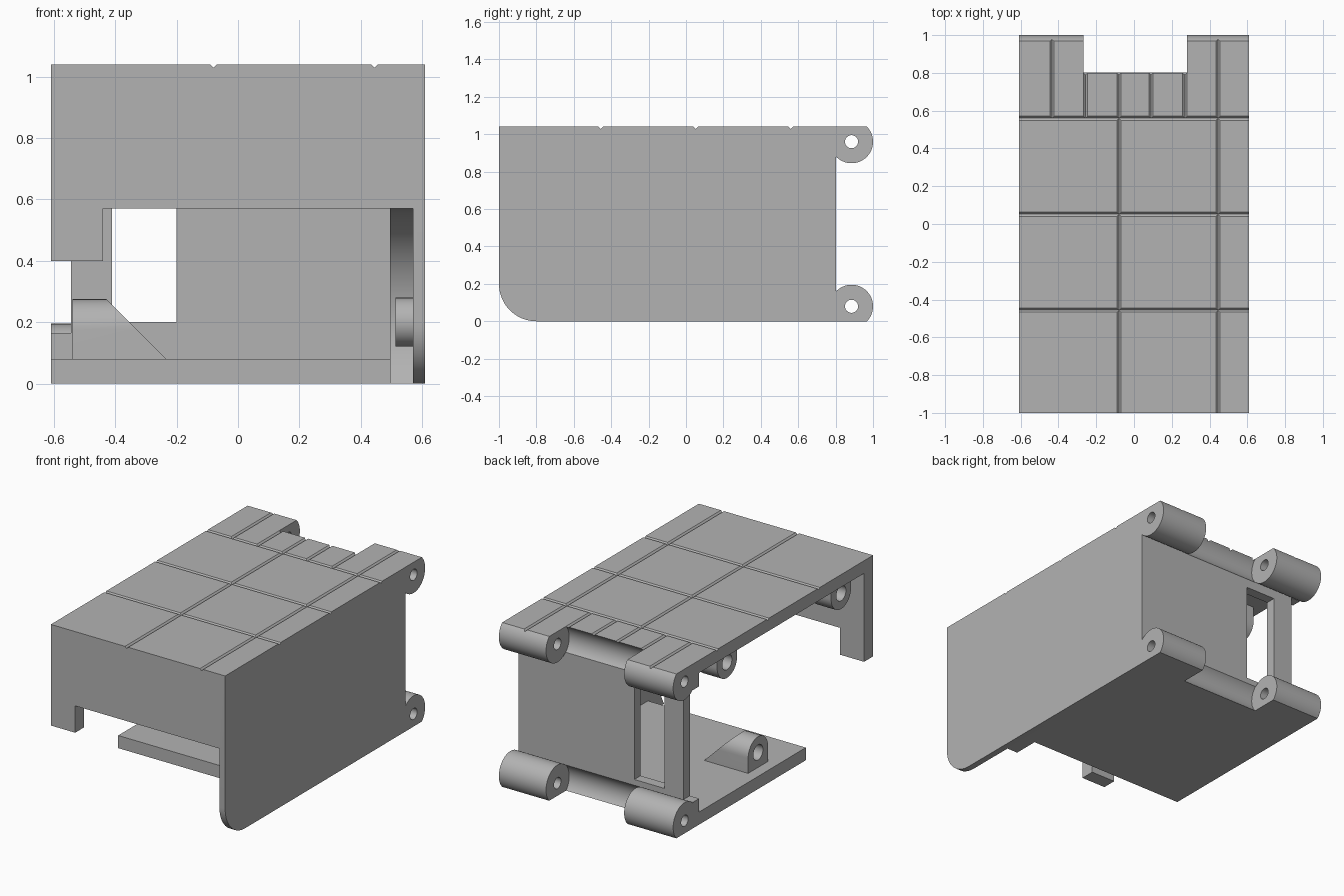
import bpy, bmesh
from math import sin, cos, radians
from mathutils import Vector

if "Cube" in bpy.data.objects:
    bpy.data.objects.remove(bpy.data.objects["Cube"], do_unlink=True)

grey = bpy.data.materials.new("plain grey")
grey.use_nodes = True
GREY = (0.45, 0.45, 0.45, 1)
grey.diffuse_color = GREY
grey.node_tree.nodes["Principled BSDF"].inputs["Base Color"].default_value = GREY

LEFT, RIGHT, TOP = -0.61, 0.61, 1.04
BACK = 0.803
HINGE_Y, HINGE_Z, HINGE_R = 0.885, 0.08, 0.115
PIVOT = (-0.8, 0.2)


def arc(centre, r, start, end, n=32):
    angles = [radians(start + (end - start) * i / n) for i in range(n + 1)]
    return [(centre[0] + r * cos(a), centre[1] + r * sin(a)) for a in angles]


def disc(centre, r, n=40):
    return arc(centre, r, 0, 360, n)[:-1]


def prism(name, profile, lo, hi, axis="x"):
    """Extrude a closed profile along x (profile in y, z) or y (profile in x, z)."""
    bm = bmesh.new()
    place = (lambda p: (lo, *p)) if axis == "x" else (lambda p: (p[0], lo, p[1]))
    face = bm.faces.new([bm.verts.new(place(p)) for p in profile])
    moved = bmesh.ops.extrude_face_region(bm, geom=[face])["geom"]
    step = Vector((hi - lo, 0, 0)) if axis == "x" else Vector((0, hi - lo, 0))
    bmesh.ops.translate(bm, vec=step,
                        verts=[v for v in moved if isinstance(v, bmesh.types.BMVert)])
    bmesh.ops.recalc_face_normals(bm, faces=bm.faces)
    mesh = bpy.data.meshes.new(name)
    bm.to_mesh(mesh)
    bm.free()
    mesh.materials.append(grey)
    obj = bpy.data.objects.new(name, mesh)
    bpy.context.collection.objects.link(obj)
    return obj


def box(name, x, y, z):
    return prism(name, [(y[0], z[0]), (y[1], z[0]), (y[1], z[1]), (y[0], z[1])], *x)


def combine(obj, others, operation):
    """Apply booleans in order and discard the tool objects."""
    for other in others:
        other.hide_render = True
        mod = obj.modifiers.new("boolean", "BOOLEAN")
        mod.operation, mod.solver, mod.object = operation, "EXACT", other
    graph = bpy.context.evaluated_depsgraph_get()
    mesh = bpy.data.meshes.new_from_object(obj.evaluated_get(graph))
    obj.modifiers.clear()
    obj.data = mesh
    for other in others:
        bpy.data.objects.remove(other, do_unlink=True)


def finish(obj):
    bm = bmesh.new()
    bm.from_mesh(obj.data)
    bmesh.ops.remove_doubles(bm, verts=bm.verts, dist=0.0002)
    bmesh.ops.dissolve_limit(bm, angle_limit=radians(0.5), verts=bm.verts, edges=bm.edges)
    bm.to_mesh(obj.data)
    bm.free()
    bpy.ops.object.select_all(action="DESELECT")
    obj.select_set(True)
    bpy.context.view_layer.objects.active = obj
    bpy.ops.object.shade_smooth_by_angle(angle=radians(30))


# Outer side skin with a rounded lower front corner
skin_profile = arc(PIVOT, 0.2, 180, 270, 16) + [(BACK, 0), (BACK, TOP), (-1, TOP)]
housing = prism("housing", skin_profile, 0.57, RIGHT)

# Thick inner side wall, cut away by an arch around the pivot
arch = arc(PIVOT, 0.37, -32.72, 90)
inner_profile = [(-1, TOP), (BACK, TOP), (BACK, 0)] + arch + [(-1, 0.57)]
parts = [prism("inner_wall", inner_profile, 0.495, 0.575)]

# Roof, floor, front wall with its leg, and back wall
parts += [
    box("roof", (LEFT, 0.58), (-1, BACK), (0.96, TOP)),
    box("floor", (LEFT, 0.5), (-0.327, BACK), (0, 0.08)),
    box("front_wall", (LEFT, 0.575), (-1, -0.91), (0.57, TOP)),
    box("front_leg", (LEFT, -0.44), (-1, -0.91), (0.4, 0.6)),
    box("back_wall", (-0.545, 0.55), (0.74, BACK), (0, TOP)),
]

# Hinge barrels and the stubs that carry them
for upper in (False, True):
    flip = (lambda pts: [(y, TOP - z) for y, z in pts]) if upper else (lambda pts: pts)
    barrel = flip(arc((HINGE_Y, HINGE_Z), HINGE_R, -44.1, 224.1, 48))
    for x0, x1 in ((LEFT, -0.267), (0.28, RIGHT)):
        parts.append(prism("hinge_barrel", barrel, x0, x1))
    stub = flip([(0.74, 0), (BACK, 0), (BACK, 0.165), (0.74, 0.165)])
    parts.append(prism("hinge_stub", stub, LEFT, -0.54))
combine(housing, parts, "UNION")

# Window, pin holes and hinge clearance between the barrels
cutters = [box("window_cutter", (-0.41, -0.2), (0.7, 0.9), (0.2, 0.82))]
for z in (HINGE_Z, TOP - HINGE_Z):
    cutters.append(prism("pin_cutter", disc((HINGE_Y, z), 0.035), -0.7, 0.7))
    cutters.append(prism("clearance_cutter", disc((HINGE_Y, z), 0.117), -0.267, 0.28))


# V grooves dividing the roof into panels
def groove(centre, lo, hi, axis):
    w, d = 0.011, 0.011
    profile = [(centre - w, TOP), (centre, TOP - d), (centre + w, TOP), (centre, TOP + d)]
    return prism("groove_cutter", profile, lo, hi, axis)


ROW = 0.56
for y in (-0.456, 0.052, ROW):
    cutters.append(groove(y, -0.7, 0.7, "x"))
cutters.append(groove(-0.08, -1.1, 1.1, "y"))
cutters.append(groove(0.445, -1.1, 1.1, "y"))
for x in (-0.435, -0.256, 0.09, 0.269):
    cutters.append(groove(x, ROW, 1.1, "y"))
combine(housing, cutters, "DIFFERENCE")
finish(housing)


# Screw brackets: rounded bosses with a sloping tail and a blind hole
def bracket(name, y, upper):
    r, zc, x0, x1 = 0.1, 0.175, -0.54, -0.235
    turn = (lambda z: TOP - z) if upper else (lambda z: z)
    outline = [(y + r, 0.07)] + arc((y, zc), r, 0, 180, 24) + [(y - r, 0.07)]
    obj = prism(name, [(a, turn(b)) for a, b in outline], x0, x1 + 0.02)
    slope = [(-0.43, 0.276), (x1 + 0.012, 0.07), (0, 0.07), (0, 0.4), (-0.43, 0.4)]
    tail = prism("tail_cutter", [(a, turn(b)) for a, b in slope], y - 0.2, y + 0.2, "y")
    hole = prism("screw_cutter", disc((y, turn(zc)), 0.048), x0 - 0.1, x0 + 0.15)
    combine(obj, [tail, hole], "DIFFERENCE")
    finish(obj)


bracket("floor_bracket", 0.05, False)
bracket("front_roof_bracket", -0.78, True)
bracket("back_roof_bracket", 0.36, True)

# Pivot boss inside the arch
finish(prism("pivot_boss", disc(PIVOT, 0.08), 0.513, 0.575))
